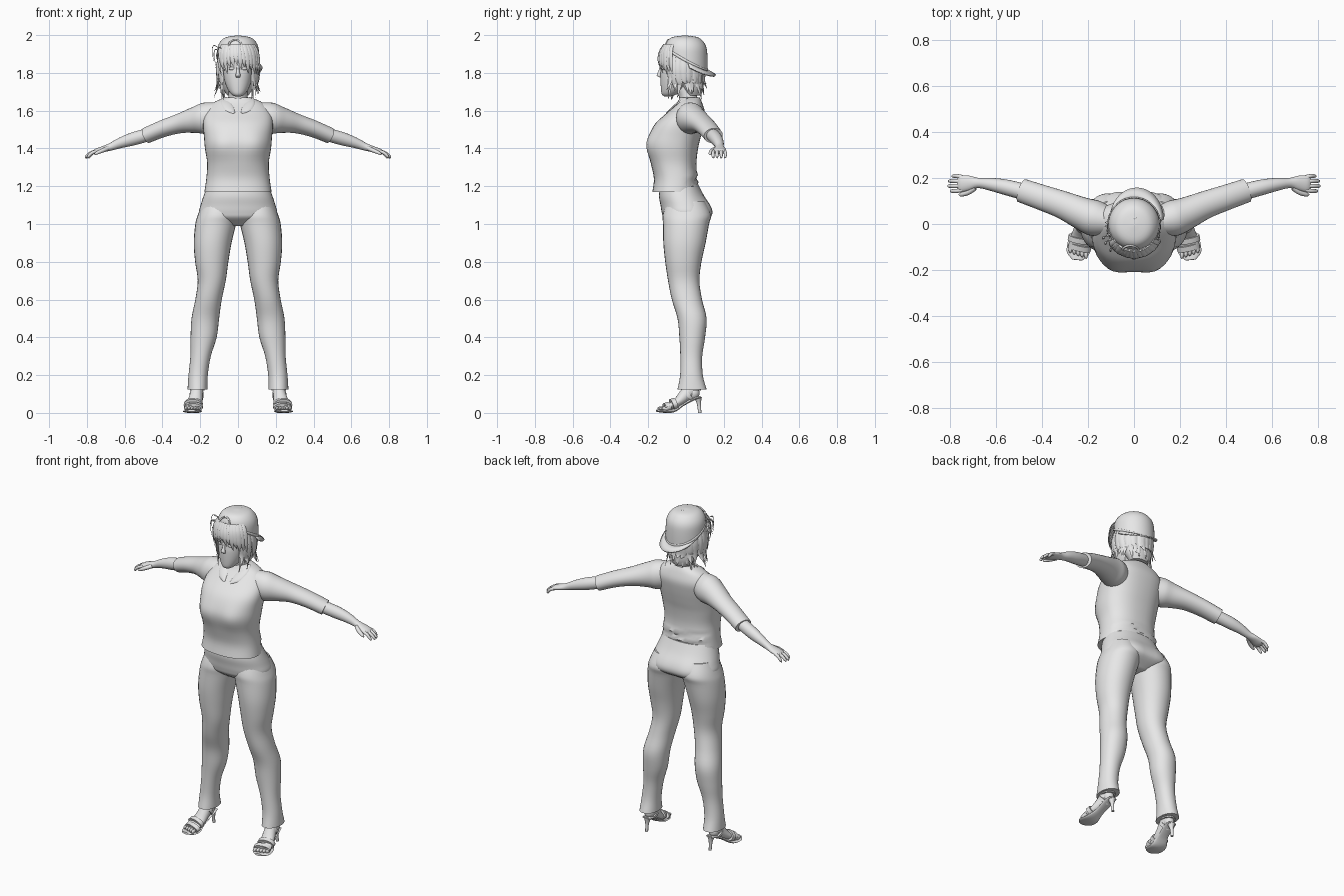
import bpy, bmesh, math, random
from mathutils import Vector, Matrix

random.seed(4)
grey = bpy.data.materials.new("plain_grey")
grey.diffuse_color = (0.8, 0.8, 0.8, 1)


def finish(name, bm, angle=50):
    bmesh.ops.recalc_face_normals(bm, faces=bm.faces)
    me = bpy.data.meshes.new(name)
    bm.to_mesh(me)
    bm.free()
    me.materials.append(grey)
    ob = bpy.data.objects.new(name, me)
    bpy.context.collection.objects.link(ob)
    bpy.ops.object.select_all(action='DESELECT')
    ob.select_set(True)
    bpy.context.view_layer.objects.active = ob
    bpy.ops.object.shade_smooth_by_angle(angle=math.radians(angle))
    return ob


def smooth(rows, k):
    """Catmull-Rom resampling of section rows."""
    out = []
    for i in range(len(rows) - 1):
        a, b, c, d = (rows[max(i - 1, 0)], rows[i], rows[i + 1], rows[min(i + 2, len(rows) - 1)])
        for j in range(k):
            t = j / k
            out.append([0.5 * (2 * q + (r - p) * t + (2 * p - 5 * q + 4 * r - s) * t * t
                               + (3 * q - p - 3 * r + s) * t ** 3) for p, q, r, s in zip(a, b, c, d)])
    return out + [list(rows[-1])]


def loft(bm, rows, n=24, k=4, flat=False, power=2.0, ref=(0, 0, 1), caps=True, side=1):
    """Skin sections (x, y, z, radius_u, radius_v); flat keeps the sections level."""
    rows = smooth([(r[0] * side,) + tuple(r[1:]) for r in rows], k)
    pts = [Vector(r[:3]) for r in rows]
    rings = []
    for i, r in enumerate(rows):
        u, v = Vector((1, 0, 0)), Vector((0, 1, 0))
        if not flat:
            t = (pts[min(i + 1, len(pts) - 1)] - pts[max(i - 1, 0)]).normalized()
            u = t.cross(Vector(ref)).normalized()
            v = u.cross(t)
        ring = []
        for j in range(n):
            a = 2 * math.pi * j / n
            c, s = math.cos(a), math.sin(a)
            cu = math.copysign(abs(c) ** (2 / power), c) * max(r[3], 0.0008)
            sv = math.copysign(abs(s) ** (2 / power), s) * max(r[4], 0.0008)
            ring.append(bm.verts.new(pts[i] + u * cu + v * sv))
        rings.append(ring)
    for a, b in zip(rings, rings[1:]):
        for j in range(n):
            bm.faces.new((a[j], a[(j + 1) % n], b[(j + 1) % n], b[j]))
    if caps:
        bm.faces.new(rings[0])
        bm.faces.new(rings[-1])


def ball(bm, loc, size, seg=12):
    m = Matrix.Translation(loc) @ Matrix.Diagonal((*size, 1))
    bmesh.ops.create_uvsphere(bm, u_segments=seg, v_segments=seg // 2 + 2, radius=1, matrix=m)


def bump(bm, centre, reach, push):
    """Soft paired swellings on the left and right."""
    for v in bm.verts:
        w = sum(math.exp(-((v.co.x - s * centre[0]) ** 2 + (v.co.y - centre[1]) ** 2
                           + (v.co.z - centre[2]) ** 2) / reach ** 2) for s in (-1, 1))
        v.co.y += push * w


# Shirt body with bust
bm = bmesh.new()
loft(bm, [(0, -.06, 1.17, .178, .118), (0, -.055, 1.24, .168, .115), (0, -.065, 1.32, .163, .12),
          (0, -.068, 1.40, .175, .132), (0, -.058, 1.46, .18, .136), (0, -.035, 1.53, .185, .128),
          (0, 0, 1.59, .175, .1), (0, .018, 1.64, .135, .068), (0, .02, 1.67, .068, .052)],
     n=40, flat=True, power=2.35)
bump(bm, (.095, -.2, 1.42), .075, -.018)
for v in bm.verts:                       # gathered folds at the back hem
    if v.co.y > 0 and v.co.z < 1.27:
        v.co.y += .007 * math.sin(v.co.z * 130 + v.co.x * 18)
finish("shirt_body", bm)

# Hips of the trousers
bm = bmesh.new()
loft(bm, [(0, -.035, 1.21, .16, .1), (0, -.025, 1.15, .182, .118), (0, -.008, 1.1, .198, .127),
          (0, 0, 1.06, .207, .128), (0, 0, 1.03, .185, .115), (0, 0, .99, .07, .06)],
     n=36, flat=True, power=2.2)
bump(bm, (.09, .12, 1.06), .08, .018)
finish("trouser_hips", bm)

for s, label in ((1, "left"), (-1, "right")):
    # Trouser leg with flared hem
    bm = bmesh.new()
    loft(bm, [(.1, 0, 1.12, .085, .1), (.107, .005, 1.05, .105, .128), (.118, 0, 1.0, .108, .122),
              (.134, -.008, .9, .1, .112), (.139, -.014, .8, .088, .096), (.139, -.012, .7, .074, .083),
              (.156, .005, .6, .07, .08), (.173, .032, .5, .073, .077), (.182, .033, .4, .069, .068),
              (.198, .028, .3, .054, .058), (.211, .029, .2, .051, .06), (.214, .032, .125, .053, .077)],
         n=28, flat=True, power=2.1, side=s)
    finish(label + "_trouser_leg", bm)

    # Sleeve
    bm = bmesh.new()
    loft(bm, [(.10, .01, 1.575, .06, .07), (.17, .025, 1.56, .078, .083), (.23, .048, 1.55, .07, .069),
              (.31, .083, 1.532, .06, .052), (.4, .115, 1.504, .055, .045), (.487, .145, 1.468, .052, .042)],
         n=28, side=s)
    finish(label + "_sleeve", bm)

    # Forearm and palm
    bm = bmesh.new()
    loft(bm, [(.45, .132, 1.48, .036, .034), (.55, .158, 1.452, .034, .035), (.62, .172, 1.43, .028, .028),
              (.675, .178, 1.408, .022, .02), (.715, .178, 1.396, .032, .016), (.75, .175, 1.385, .036, .014),
              (.766, .174, 1.379, .03, .008)], n=20, side=s)
    finish(label + "_forearm", bm)

    # Fingers and thumb
    bm = bmesh.new()
    for i, reach in enumerate((.047, .058, .055, .04)):
        y = .148 + i * .0185
        loft(bm, [(.745, y, 1.386, .009, .009), (.745 + reach * .55, y + (i - 1.5) * .003, 1.378, .009, .009),
                  (.745 + reach, y + (i - 1.5) * .003, 1.358, .0075, .0075),
                  (.747 + reach, y, 1.348, .002, .002)], n=10, side=s)
    loft(bm, [(.69, .158, 1.4, .012, .012), (.72, .138, 1.388, .012, .011), (.75, .128, 1.374, .009, .008),
              (.76, .128, 1.366, .002, .002)], n=10, side=s)
    finish(label + "_fingers", bm)

    # Bare foot and toes
    bm = bmesh.new()
    loft(bm, [(.214, .035, .18, .033, .035), (.215, .032, .135, .032, .038), (.22, .0, .098, .034, .036),
              (.23, -.045, .055, .04, .025), (.24, -.09, .033, .044, .016), (.243, -.115, .028, .042, .012)],
         n=18, ref=(0, -.6, .8), side=s)
    ball(bm, (.217 * s, .04, .105), (.03, .032, .035))
    for i in range(5):
        ball(bm, ((.208 + i * .017) * s, -.13 + i * .006, .024), (.0095, .022, .011), 10)
    finish(label + "_foot", bm)

    # Sandal sole, heel and straps
    bm = bmesh.new()
    loft(bm, [(.214, .078, .083, .024, .006), (.216, .045, .076, .032, .008), (.225, -.02, .042, .031, .008),
              (.238, -.07, .011, .046, .009), (.243, -.125, .009, .049, .008), (.246, -.156, .012, .022, .006)],
         n=18, side=s)
    loft(bm, [(.214, .062, .085, .024, .022), (.214, .068, .05, .011, .011), (.214, .073, 0, .008, .009)],
         n=12, flat=True, side=s)
    for y, z, w, h in ((-.1, .026, .05, .026), (-.065, .042, .05, .032), (.0, .095, .037, .042)):
        loft(bm, [(.24 + y * .02, y - .011, z, w, h), (.238 + y * .05, y + .011, z + .008, w, h)]
             if y < -.01 else [(.219, .004, .09, w, h), (.219, .018, .102, w, h)], n=20, k=2, side=s)
    loft(bm, [(.216, .036, .118, .038, .043), (.216, .036, .13, .038, .043)], n=20, k=1, flat=True, side=s)
    finish(label + "_sandal", bm)

    # Collar flap
    bm = bmesh.new()
    loft(bm, [(.07, .01, 1.668, .012, .006), (.066, -.035, 1.645, .024, .006), (.045, -.075, 1.612, .026, .006),
              (.02, -.102, 1.585, .006, .005)], n=12, ref=(0, -.65, .75), side=s)
    finish(label + "_collar", bm)

# Neck
bm = bmesh.new()
loft(bm, [(0, .015, 1.62, .07, .055), (0, .012, 1.67, .052, .048), (0, -.01, 1.73, .048, .05),
          (0, -.015, 1.78, .045, .045)], flat=True)
finish("neck", bm)

# Head with nose, lips, eyelids and ears
bm = bmesh.new()
loft(bm, [(0, -.1, 1.674, .012, .012), (0, -.088, 1.687, .035, .04), (0, -.066, 1.72, .058, .067),
          (0, -.05, 1.77, .074, .085), (0, -.04, 1.83, .08, .095), (0, -.03, 1.89, .084, .103),
          (0, -.02, 1.95, .074, .085), (0, -.02, 1.98, .03, .035)], n=32, flat=True, power=2.1)
bump(bm, (.032, -.135, 1.825), .018, .008)
bump(bm, (.03, -.14, 1.85), .018, -.004)
loft(bm, [(0, -.132, 1.84, .006, .004), (0, -.138, 1.81, .008, .008), (0, -.143, 1.787, .013, .012),
          (0, -.133, 1.775, .01, .004)], n=12, flat=True)
for z, w in ((1.745, .022), (1.736, .018)):
    ball(bm, (0, -.124, z), (w, .009, .006))
for s in (1, -1):
    ball(bm, (.032 * s, -.12, 1.823), (.017, .01, .009))
    ball(bm, (.08 * s, -.025, 1.81), (.01, .018, .03))
finish("head", bm)

# Hair mass behind the face
bm = bmesh.new()
loft(bm, [(0, .04, 1.68, .055, .04), (0, .035, 1.72, .08, .055), (0, .02, 1.78, .095, .07),
          (0, .005, 1.85, .1, .09), (0, -.01, 1.91, .1, .1), (0, -.01, 1.95, .08, .08)], n=28, flat=True)
finish("hair_mass", bm)


def lock(bm, deg, spots, width):
    """Flat tapered lock; spots are (radius, height, extra degrees)."""
    rows = []
    for i, (r, z, turn) in enumerate(spots):
        a = math.radians(deg + turn)
        w = width * (.8, 1, .85, .08)[i]
        rows.append((r * math.cos(a), -.015 + r * 1.03 * math.sin(a), z, w, w * .28))
    a = math.radians(deg)
    loft(bm, rows, n=8, k=3, ref=(math.cos(a), math.sin(a), .05))


# Hair locks hanging around the sides and back
bm = bmesh.new()
for layer in range(2):
    for i in range(20):
        deg = -38 + i * 256 / 19 + random.uniform(-5, 5)
        end = random.uniform(1.655, 1.71) + layer * .05
        lock(bm, deg, [(.094, 1.9, 0), (.106 + layer * .006, 1.83, 0), (.1 + layer * .008, 1.76, 2),
                       (random.uniform(.09, .128), end, random.uniform(-9, 9))], random.uniform(.015, .022))
finish("hair_locks", bm)

# Fringe over the forehead and loose wisps
bm = bmesh.new()
for i in range(13):
    deg = -146 + i * 112 / 12
    drop = .05 * abs(i - 5) / 6
    lock(bm, deg, [(.1, 1.95, 0), (.122, 1.91, 2), (.128, 1.87 - drop * .6, 5),
                   (.118, 1.835 - drop + random.uniform(-.015, .015), 9)], random.uniform(.012, .017))
for deg, z in ((195, 1.93), (205, 1.91), (220, 1.92)):
    lock(bm, deg, [(.1, z, 0), (.135, z + .015, 2), (.145, z - .02, 4), (.135, z - .07, 5)], .005)
finish("fringe", bm)


def rim_z(x, y):
    return 1.878 - .55 * y - .12 * x


# Cap crown, trimmed along a tilted rim
bm = bmesh.new()
loft(bm, [(0, 0, 1.79, .112, .115), (0, 0, 1.88, .112, .114), (0, -.002, 1.935, .108, .11),
          (0, -.005, 1.97, .09, .093), (0, -.006, 1.99, .06, .064), (0, -.006, 1.998, .005, .005)],
     n=36, flat=True)
bmesh.ops.bisect_plane(bm, geom=bm.verts[:] + bm.edges[:] + bm.faces[:], plane_co=(0, 0, 1.878),
                       plane_no=(.12, .55, 1), clear_inner=True)
ball(bm, (.005, .025, 1.99), (.008, .008, .007))
finish("cap_crown", bm)

# Cap brim pointing backwards
bm = bmesh.new()
rows = []
for i in range(25):
    a = math.radians(5 + i * 170 / 24)
    row = []
    for f in (0, .5, 1):
        x = .108 * math.cos(a) * (1 + .1 * f) + .012 * f
        y = .11 * math.sin(a) + .048 * f * math.sin(a) ** .6
        row.append(bm.verts.new((x, y, rim_z(x, y) - 1.2 * f * x * x)))
    rows.append(row)
for a, b in zip(rows, rows[1:]):
    for j in (0, 1):
        bm.faces.new((a[j], a[j + 1], b[j + 1], b[j]))
brim = finish("cap_brim", bm)
brim.modifiers.new("thickness", 'SOLIDIFY').thickness = .008

# Rim band and the strap arch on the forehead
bm = bmesh.new()
band = []
for i in range(37):
    a = 2 * math.pi * i / 36
    x, y = .112 * math.cos(a), .114 * math.sin(a)
    band.append((x, y, rim_z(x, y), .004, .007))
loft(bm, band, n=8, k=1, caps=False)
arch = [(-.015 + .034 * math.cos(math.pi * i / 10), -.112 + .018 * math.sin(math.pi * i / 10),
         1.943 + .032 * math.sin(math.pi * i / 10), .005, .005) for i in range(11)]
loft(bm, arch, n=8, k=1, ref=(0, -1, .01))
finish("cap_band", bm)
